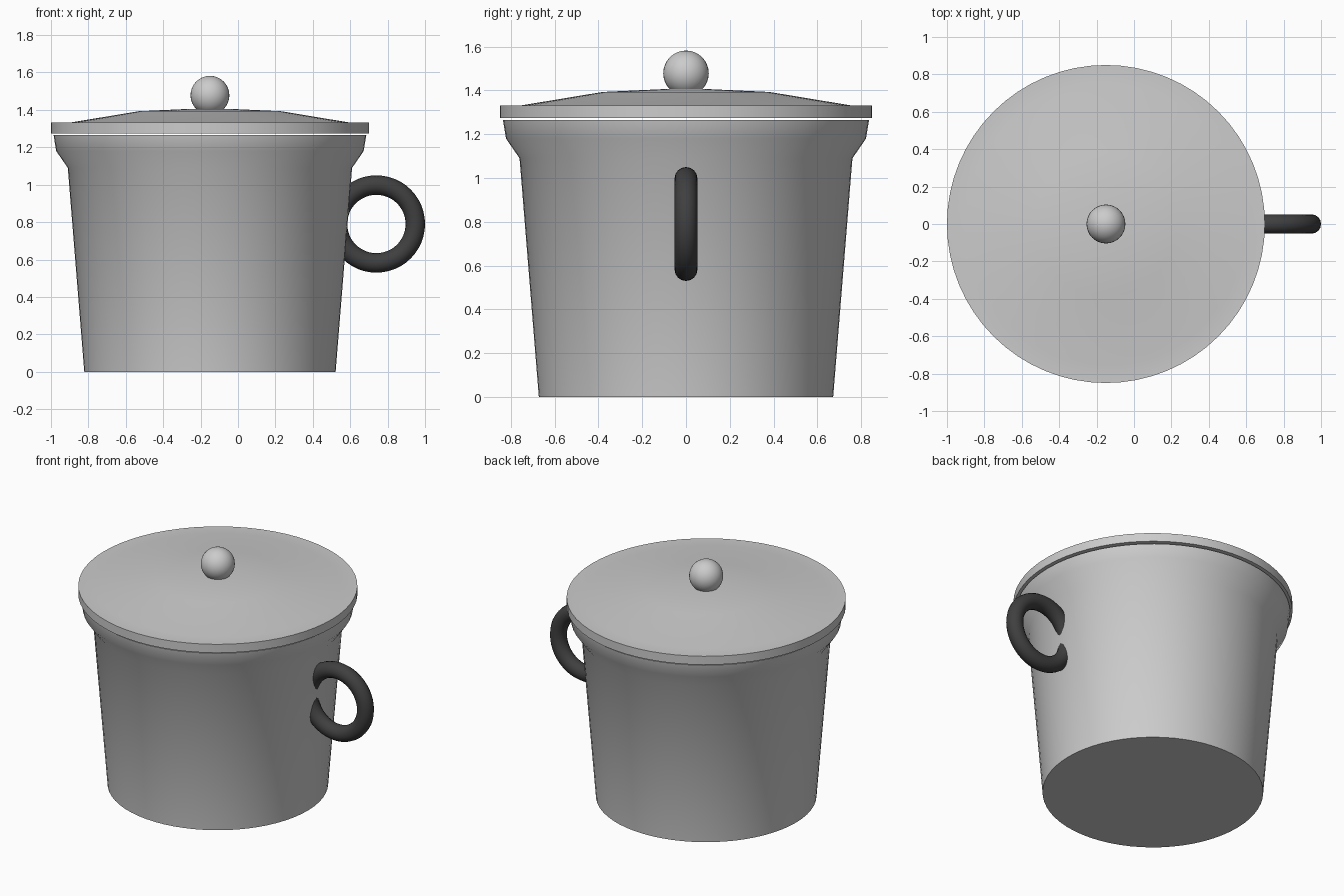
import bpy, bmesh, math

if "Cube" in bpy.data.objects:
    bpy.data.objects.remove(bpy.data.objects["Cube"])

CX = -0.15   # axis of the pot
SEG = 64


def finish(obj, angle=35):
    bpy.ops.object.select_all(action='DESELECT')
    obj.select_set(True)
    bpy.context.view_layer.objects.active = obj
    bpy.ops.object.shade_smooth_by_angle(angle=math.radians(angle))


def lathe(name, profile):
    """Spin a closed (radius, z) profile around the pot axis."""
    bm = bmesh.new()
    verts = [bm.verts.new((r, 0, z)) for r, z in profile]
    edges = [bm.edges.new(pair) for pair in zip(verts, verts[1:])]
    bmesh.ops.spin(bm, geom=verts + edges, cent=(0, 0, 0), axis=(0, 0, 1),
                   angle=math.tau, steps=SEG, use_duplicate=False)
    bmesh.ops.remove_doubles(bm, verts=bm.verts, dist=1e-4)
    bmesh.ops.recalc_face_normals(bm, faces=bm.faces)
    mesh = bpy.data.meshes.new(name)
    bm.to_mesh(mesh)
    bm.free()
    obj = bpy.data.objects.new(name, mesh)
    obj.location.x = CX
    bpy.context.collection.objects.link(obj)
    finish(obj, 40)
    return obj


# Hollow tapered body with flared rim
lathe("pot_body", [(0, 0), (0.672, 0), (0.76, 1.09), (0.822, 1.18), (0.836, 1.265),
                   (0.785, 1.265), (0.775, 1.19), (0.71, 1.09), (0.625, 0.05), (0, 0.05)])

# Lid, floating just above the rim, with a shallow dome
lathe("lid", [(0, 1.275), (0.85, 1.275), (0.85, 1.332), (0.75, 1.332),
              (0.38, 1.393), (0.10, 1.406), (0, 1.406)])

# Ball knob
bpy.ops.mesh.primitive_uv_sphere_add(segments=32, ring_count=16, radius=0.104,
                                     location=(CX, 0, 1.478))
knob = bpy.context.object
knob.name = "lid_knob"
finish(knob)

# Dark ring handle sunk into the right wall
bpy.ops.mesh.primitive_torus_add(major_radius=0.208, minor_radius=0.052,
                                 major_segments=48, minor_segments=16,
                                 location=(0.74, 0, 0.79),
                                 rotation=(math.pi / 2, 0, 0))
handle = bpy.context.object
handle.name = "ring_handle"
dark = bpy.data.materials.new("dark_handle")
dark.diffuse_color = (0.05, 0.05, 0.05, 1)
dark.use_nodes = True
dark.node_tree.nodes["Principled BSDF"].inputs["Base Color"].default_value = dark.diffuse_color
handle.data.materials.append(dark)
finish(handle)
